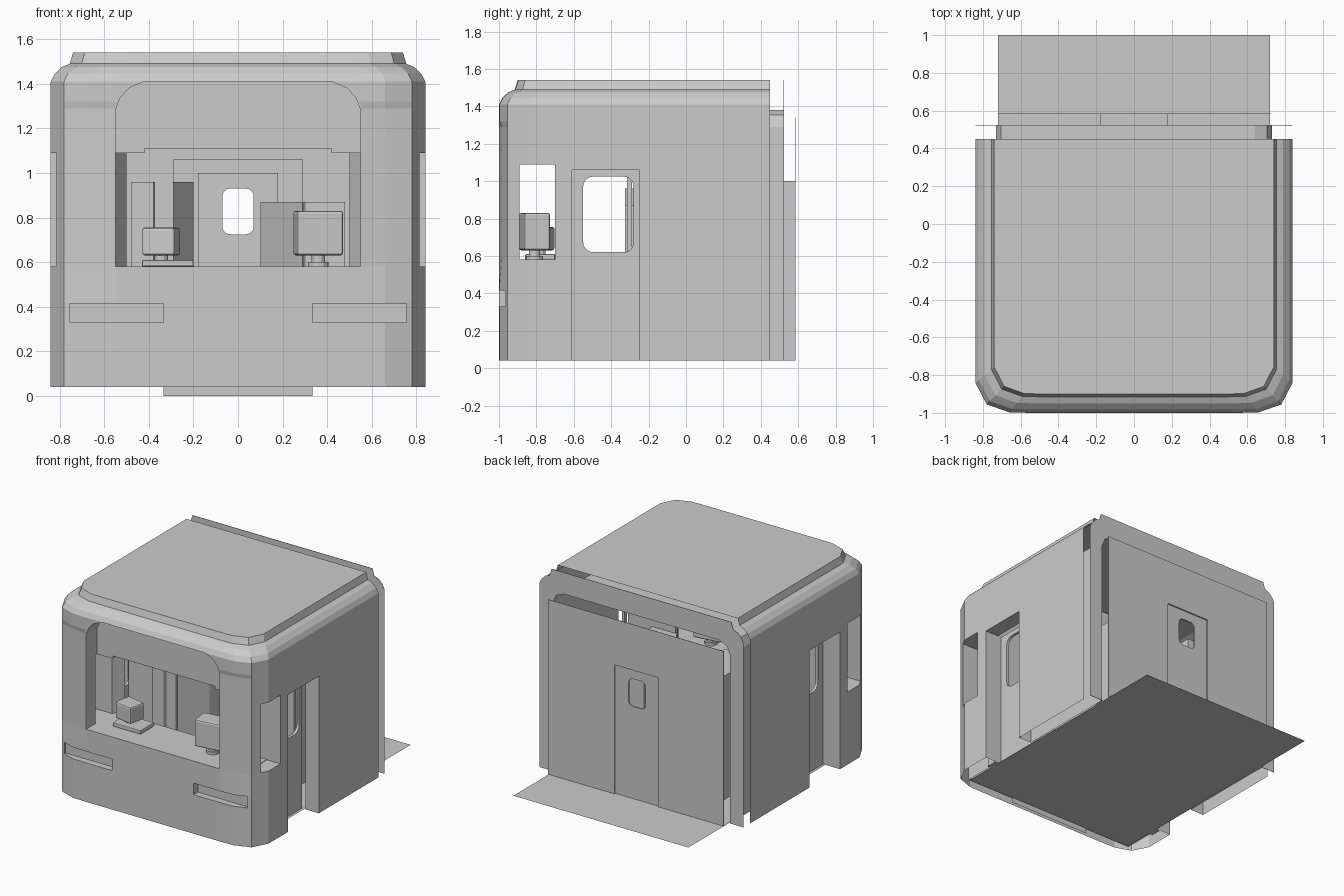
import bpy, bmesh, math

if "Cube" in bpy.data.objects:
    bpy.data.objects.remove(bpy.data.objects["Cube"])


def make(name, bm):
    bmesh.ops.recalc_face_normals(bm, faces=bm.faces[:])
    me = bpy.data.meshes.new(name)
    bm.to_mesh(me)
    bm.free()
    ob = bpy.data.objects.new(name, me)
    bpy.context.collection.objects.link(ob)
    return ob


def loft(name, rings, caps=True):
    bm = bmesh.new()
    vs = [[bm.verts.new(p) for p in r] for r in rings]
    n = len(vs[0])
    for a, b in zip(vs, vs[1:]):
        for i in range(n):
            j = (i + 1) % n
            bm.faces.new((a[i], a[j], b[j], b[i]))
    if caps:
        bm.faces.new(vs[0][::-1])
        bm.faces.new(vs[-1])
    return make(name, bm)


def prism(name, pts, axis, a, b, caps=True):
    """Extrude a 2D outline along an axis (x: pts are yz, y: xz, z: xy)."""
    def at(p, d):
        return {'x': (d, p[0], p[1]), 'y': (p[0], d, p[1]), 'z': (p[0], p[1], d)}[axis]
    return loft(name, [[at(p, a) for p in pts], [at(p, b) for p in pts]], caps)


def rect(u0, u1, v0, v1, r=0, seg=5):
    if not r:
        return [(u0, v0), (u1, v0), (u1, v1), (u0, v1)]
    out = []
    for k, (cu, cv) in enumerate([(u1-r, v1-r), (u0+r, v1-r), (u0+r, v0+r), (u1-r, v0+r)]):
        for i in range(seg + 1):
            t = math.pi / 2 * (k + i / seg)
            out.append((cu + r*math.cos(t), cv + r*math.sin(t)))
    return out


def box(name, x0, x1, y0, y1, z0, z1, bevel=0):
    x0, x1 = sorted((x0, x1))
    ob = prism(name, rect(x0, x1, y0, y1), 'z', z0, z1)
    if bevel:
        m = ob.modifiers.new('bevel', 'BEVEL')
        m.width, m.segments = bevel, 2
    return ob


def cut(ob, *cutters):
    for c in cutters:
        m = ob.modifiers.new('cut', 'BOOLEAN')
        m.operation, m.object, m.solver = 'DIFFERENCE', c, 'EXACT'
        bpy.context.view_layer.objects.active = ob
        bpy.ops.object.modifier_apply(modifier=m.name)
        bpy.data.objects.remove(c, do_unlink=True)
    return ob


# Cab shell: stacked plan outlines with chamfered corners, rounded roof edge, roof cap
def ring(z, inset=0.0, pillar=0.0):
    half = [(0.84, 0.45), (0.84, -0.84), (0.78, -0.955), (0.66, -0.997 + pillar), (0.55, -1.0)]
    k = (0.84 - inset) / 0.84
    half = [(x*k, y + (inset * -y if y < 0 else 0)) for x, y in half]
    return [(x, y, z) for x, y in half] + [(-x, y, z) for x, y in half[::-1]]


shell = loft('cab_shell', [ring(0.04), ring(0.42), ring(0.58, 0, .012), ring(1.29, 0, .012),
                           ring(1.32), ring(1.41), ring(1.445, .018), ring(1.475, .05),
                           ring(1.49, .085), ring(1.54, .10)])


def arch(w, top, c=0.09, bottom=-0.1):
    return [(-w, bottom), (w, bottom), (w, top - c), (w - .3*c, top - .3*c), (w - c, top),
            (c - w, top), (.3*c - w, top - .3*c), (-w, top - c)]


# Interior, windscreen recess and windscreen opening
cut(shell,
    prism('c', arch(0.73, 1.38), 'y', -0.84, 0.6),
    box('c', -0.73, 0.73, -0.93, 0.0, -0.1, 0.555),
    prism('c', [(-.55, .58), (.55, .58), (.55, 1.28), (.53, 1.335), (.49, 1.38), (.42, 1.41),
                (-.42, 1.41), (-.49, 1.38), (-.53, 1.335), (-.55, 1.28)], 'y', -1.2, -0.87),
    prism('c', [(-.55, .58), (.55, .58), (.55, 1.09), (.42, 1.09), (.42, 1.11),
                (-.42, 1.11), (-.42, 1.09), (-.55, 1.09)], 'y', -1.1, -0.7))

# Side windows, side doorways and lamp recesses
for s, side in ((-1, 'left'), (1, 'right')):
    cut(shell,
        box('c', s*0.5, s*1.0, -0.89, -0.70, 0.58, 1.09),
        box('c', s*0.6, s*1.0, -0.61, -0.25, -0.1, 1.06),
        box('c', s*0.335, s*0.755, -1.2, -0.95, 0.33, 0.415))
    # Recessed side door with a rounded window, its jambs, and the pillar before it
    cut(box(side + '_side_door', s*0.68, s*0.70, -0.61, -0.25, 0.04, 1.06),
        prism('c', rect(-0.55, -0.28, 0.62, 1.025, 0.055), 'x', s*0.6, s*0.9))
    prism(side + '_window_pillar', [(s*.75, -.695), (s*.55, -.695), (s*.5, -.615), (s*.75, -.615)],
          'z', 0.04, 1.375)

# Hollow underside and open back of the shell
bm = bmesh.new()
bm.from_mesh(shell.data)
bmesh.ops.delete(bm, geom=[f for f in bm.faces if all(v.co.z < 0.045 for v in f.verts)
                           or all(v.co.y > 0.445 for v in f.verts)], context='FACES')
bm.to_mesh(shell.data)
bm.free()

# Floor sheet running out behind, and the lip below the front
bm = bmesh.new()
bm.faces.new([bm.verts.new((x, y, 0.04)) for x, y in rect(-0.72, 0.72, -0.925, 1.0)])
make('floor', bm)
bm = bmesh.new()
bm.faces.new([bm.verts.new((x, -0.92, z)) for x, z in rect(-0.335, 0.335, 0.0, 0.04)])
make('front_lip', bm)

# Rear end plate with the cab's cross-section, and the sleeve joining it to the cab
section = [(.84, .04), (.84, 1.41), (.822, 1.445), (.79, 1.475), (.755, 1.49), (.74, 1.54)]
section += [(-x, z) for x, z in section[::-1]]
cut(prism('rear_end_plate', section, 'y', 0.521, 0.524),
    prism('c', arch(0.73, 1.38), 'y', 0.3, 0.7))
prism('rear_sleeve', arch(0.73, 1.38, 0.09, 0.04), 'y', 0.45, 0.522, caps=False)

# Rear wall standing behind the plate, with doorway frame and door
cut(box('rear_wall', -0.72, 0.725, 0.582, 0.585, 0.04, 1.34),
    box('c', -0.18, 0.18, 0.3, 0.7, -0.1, 1.0))
prism('rear_door_frame', rect(-0.18, 0.18, 0.04, 1.0), 'y', 0.522, 0.585, caps=False)
cut(box('rear_door', -0.18, 0.18, 0.565, 0.575, 0.04, 1.0),
    prism('c', rect(-0.07, 0.07, 0.725, 0.93, 0.035), 'y', 0.5, 0.7))

# Partition behind the crew area: two side panels, header beam
prism('partition', [(-.68, .04), (-.29, .04), (-.29, 1.06), (.29, 1.06), (.29, .04), (.68, .04),
                    (.68, 1.3), (.62, 1.37), (-.62, 1.37), (-.68, 1.3)], 'y', -0.315, -0.29)

# Cabinets with slanted inner faces
prism('left_cabinet', [(-.48, -.325), (-.38, -.325), (-.2, -.05), (-.2, .35), (-.48, .35)],
      'z', .04, .96)
prism('right_cabinet', [(.48, -.325), (.3, -.325), (.1, .0), (.1, .35), (.48, .35)],
      'z', .04, .87)

# Dashboard with two instrument housings on pedestals
box('dashboard', -0.725, 0.725, -0.93, -0.66, 0.55, 0.58)
box('left_instrument_base', -0.43, -0.2, -0.86, -0.70, 0.58, 0.61, 0.006)


def instrument(name, x, y, w, d, z0, z1, turn):
    ob = box(name, -w/2, w/2, -d/2, d/2, z0, z1, 0.012)
    ob.location, ob.rotation_euler.z = (x, y, 0), turn
    for r, za, zb in ((0.045, 0.58, 0.60), (0.03, 0.595, z0 + 0.01)):
        prism(name + '_pedestal', [(x + r*math.cos(t*math.pi/6), y + r*math.sin(t*math.pi/6))
                                   for t in range(12)], 'z', za, zb)


instrument('left_instrument', -0.345, -0.78, 0.15, 0.13, 0.63, 0.755, math.radians(-12))
instrument('right_instrument', 0.36, -0.81, 0.21, 0.14, 0.63, 0.83, math.radians(8))
